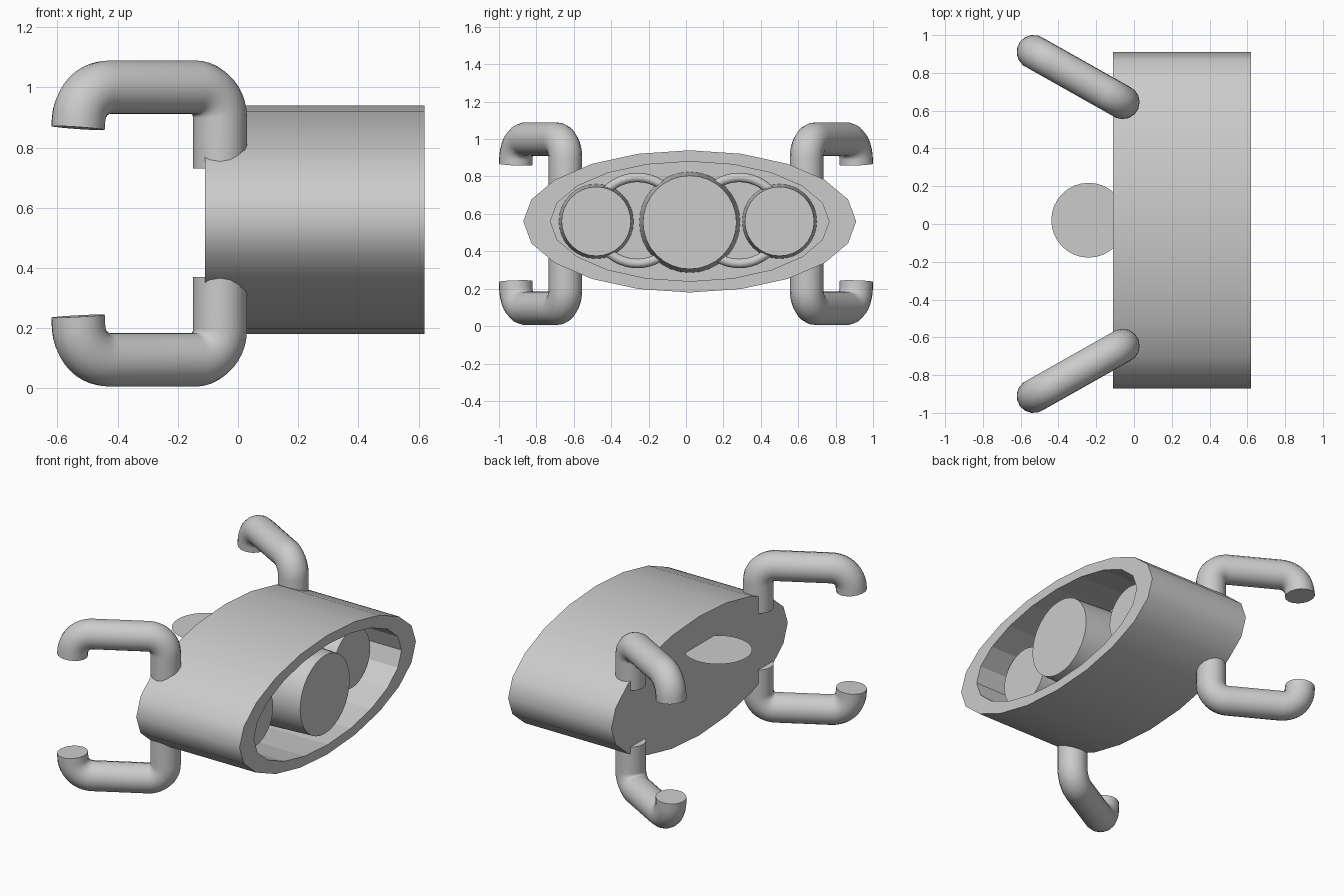
import bpy, bmesh, math
from mathutils import Vector

if "Cube" in bpy.data.objects:
    bpy.data.objects.remove(bpy.data.objects["Cube"])

YC, ZC = 0.02, 0.56


def add_mesh(name, bm, angle=40):
    bmesh.ops.recalc_face_normals(bm, faces=bm.faces)
    me = bpy.data.meshes.new(name)
    bm.to_mesh(me)
    bm.free()
    ob = bpy.data.objects.new(name, me)
    bpy.context.collection.objects.link(ob)
    smooth(ob, angle)
    return ob


def smooth(ob, angle=40):
    bpy.ops.object.select_all(action='DESELECT')
    ob.select_set(True)
    bpy.context.view_layer.objects.active = ob
    bpy.ops.object.shade_smooth_by_angle(angle=math.radians(angle))


def ring(bm, x, y, z, ry, rz, n):
    return [bm.verts.new((x, y + ry * math.cos(2 * math.pi * i / n),
                          z + rz * math.sin(2 * math.pi * i / n))) for i in range(n)]


def loft(name, rings, n, angle=40):
    """Closed solid through elliptical rings (x, y, z, ry, rz)."""
    bm = bmesh.new()
    loops = [ring(bm, *r, n) for r in rings]
    for a, b in zip(loops, loops[1:]):
        for i in range(n):
            j = (i + 1) % n
            bm.faces.new((a[i], a[j], b[j], b[i]))
    bm.faces.new(loops[0])
    bm.faces.new(loops[-1])
    return add_mesh(name, bm, angle)


# oval housing with a deep recess open towards +x
body = loft("housing", [(-0.11, YC, ZC, 0.89, 0.38), (0.62, YC, ZC, 0.89, 0.38),
                        (0.62, YC, ZC, 0.745, 0.32), (0.15, YC, ZC, 0.745, 0.32)], 20, 65)
for p in body.data.polygons:          # recess walls stay faceted
    c = p.center
    if ((c.y - YC) / 0.75) ** 2 + ((c.z - ZC) / 0.325) ** 2 < 1:
        p.use_smooth = False

# slightly tapered drums inside the recess
for name, y, z, x1, r0, r1 in (("centre_drum", 0.02, 0.555, 0.60, 0.27, 0.25),
                               ("side_drum_a", -0.48, 0.56, 0.455, 0.20, 0.185),
                               ("side_drum_b", 0.50, 0.56, 0.455, 0.20, 0.185)):
    loft(name, [(0.14, y, z, r0, r0), (x1, y, z, r1, r1)], 32)

# thin rings between the drums
for name, y in (("ring_a", -0.26), ("ring_b", 0.285)):
    bpy.ops.mesh.primitive_torus_add(location=(0.3, y, 0.565), rotation=(0, math.pi / 2, 0),
                                     major_radius=0.23, minor_radius=0.025,
                                     major_segments=48, minor_segments=12)
    bpy.context.object.name = name
    smooth(bpy.context.object)

# flat disc sticking out of the rear
bm = bmesh.new()
bmesh.ops.create_circle(bm, cap_ends=True, segments=32, radius=0.198)
disc = add_mesh("rear_disc", bm)
disc.location = (-0.24, YC, 0.76)


def arm(name, sy, up, z_mid, z_root, z_tip):
    """Bent pipe: out of the housing, outwards, then back at the tip."""
    root, tip = Vector((-0.06, sy * 0.645)), Vector((-0.53, sy * 0.91))
    length = (tip - root).length
    d = (tip - root).normalized()
    r1, r2 = 0.1, 0.115
    prof = [(0, z_root)]
    for i in range(11):
        a = math.pi / 2 * i / 10
        prof.append((r1 - r1 * math.cos(a), z_mid - up * r1 * (1 - math.sin(a))))
    for i in range(11):
        a = math.radians(84) * i / 10
        prof.append((length - r2 + r2 * math.sin(a), z_mid - up * r2 * (1 - math.cos(a))))
    prof.append((length + 0.002, z_tip))
    cu = bpy.data.curves.new(name, 'CURVE')
    cu.dimensions = '3D'
    cu.bevel_depth = 0.09
    cu.bevel_resolution = 6
    cu.use_fill_caps = True
    sp = cu.splines.new('POLY')
    sp.points.add(len(prof) - 1)
    for p, (u, z) in zip(sp.points, prof):
        q = root + d * u
        p.co = (q.x, q.y, z, 1)
    ob = bpy.data.objects.new(name, cu)
    bpy.context.collection.objects.link(ob)
    bpy.ops.object.select_all(action='DESELECT')
    ob.select_set(True)
    bpy.context.view_layer.objects.active = ob
    bpy.ops.object.convert(target='MESH')
    smooth(bpy.context.object)


# four pipe arms
for side, sy in (("left", 1), ("right", -1)):
    arm("upper_arm_" + side, sy, 1, 1.0, 0.73, 0.865)
    arm("lower_arm_" + side, sy, -1, 0.095, 0.37, 0.24)
